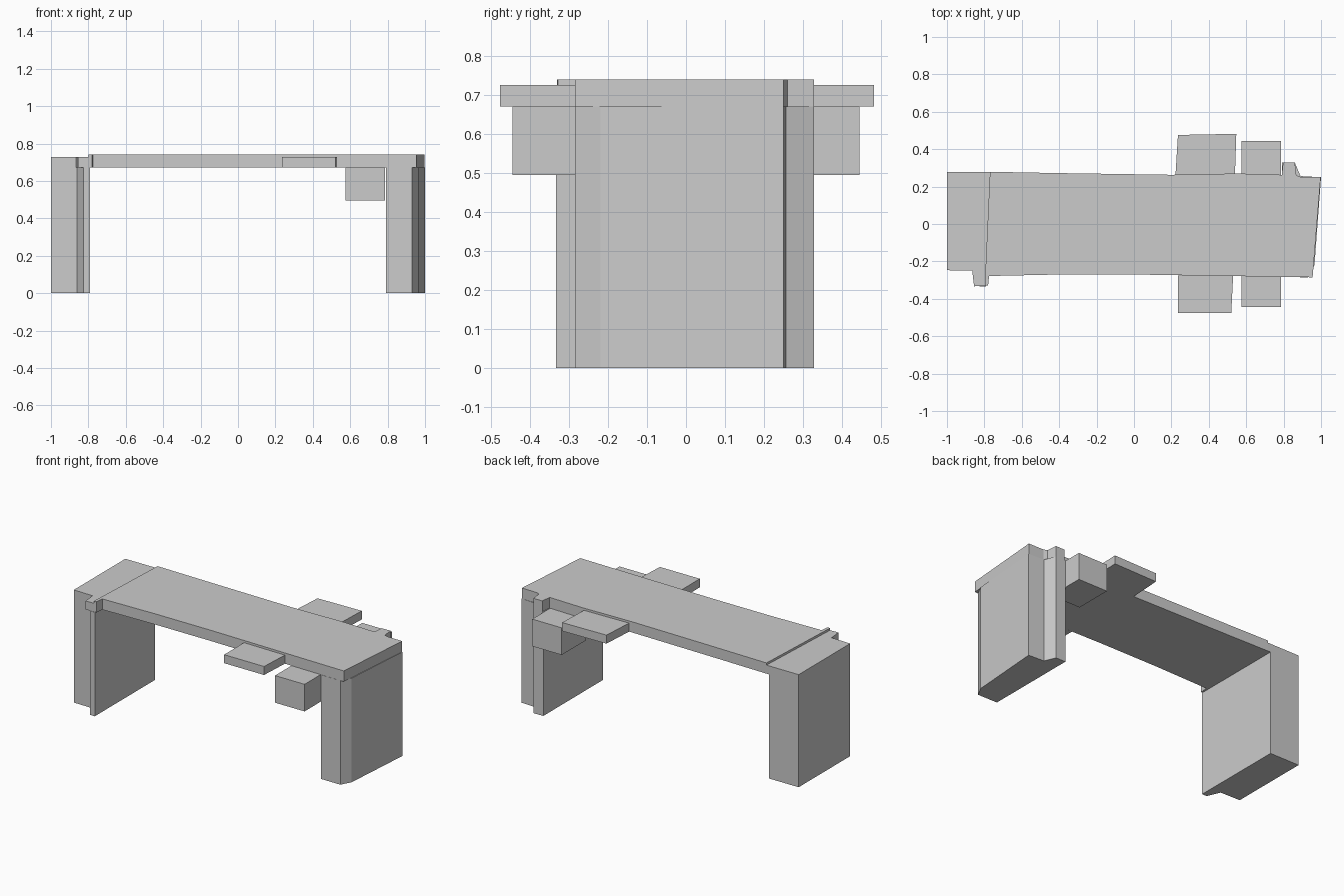
import bpy, bmesh


def prism(name, outline, z0, z1):
    """Extrude a flat plan outline from z0 up to z1."""
    bm = bmesh.new()
    face = bm.faces.new([bm.verts.new((x, y, z0)) for x, y in outline])
    top = bmesh.ops.extrude_face_region(bm, geom=[face])["geom"]
    verts = [v for v in top if isinstance(v, bmesh.types.BMVert)]
    bmesh.ops.translate(bm, verts=verts, vec=(0, 0, z1 - z0))
    bmesh.ops.recalc_face_normals(bm, faces=bm.faces)
    mesh = bpy.data.meshes.new(name)
    bm.to_mesh(mesh)
    bm.free()
    obj = bpy.data.objects.new(name, mesh)
    bpy.context.collection.objects.link(obj)
    return obj


LEG_TOP, STEP, TOP = 0.672, 0.727, 0.741

# Legs with a bevelled rib on opposite corners
prism("left_leg", [(-1, -0.247), (-0.86, -0.25), (-0.825, -0.333), (-0.79, -0.333),
                   (-0.79, 0.279), (-1, 0.279)], 0, LEG_TOP)
prism("right_leg", [(0.79, -0.284), (0.93, -0.285), (0.965, -0.22), (1, 0.25),
                    (0.89, 0.256), (0.86, 0.328), (0.79, 0.328)], 0, LEG_TOP)

# Lower cap over the left leg
prism("left_cap", [(-1, -0.247), (-0.865, -0.25), (-0.855, -0.333), (-0.798, -0.331),
                   (-0.77, 0.279), (-1, 0.279)], LEG_TOP, STEP)

# Slightly waisted deck with small end tabs
prism("deck", [(-0.798, -0.331), (-0.78, -0.329), (-0.775, -0.278), (-0.4, -0.27),
               (0.0, -0.27), (0.955, -0.285), (0.998, 0.25), (0.89, 0.252), (0.868, 0.26),
               (0.86, 0.328), (0.797, 0.328), (0.79, 0.263), (0.55, 0.27), (0.2, 0.263),
               (-0.4, 0.272), (-0.77, 0.279)], LEG_TOP, TOP)

# Side shelves
prism("front_shelf", [(0.235, -0.477), (0.52, -0.477), (0.53, -0.278),
                      (0.235, -0.274)], LEG_TOP, STEP)
prism("back_shelf", [(0.222, 0.263), (0.54, 0.269), (0.547, 0.482),
                     (0.235, 0.476)], LEG_TOP, STEP)

# Boxes hung under each deck edge
for name, s in (("front_box", -1), ("back_box", 1)):
    prism(name, [(0.576, s * 0.2), (0.787, s * 0.2), (0.787, s * 0.445),
                 (0.576, s * 0.445)], 0.496, LEG_TOP - 0.001)
